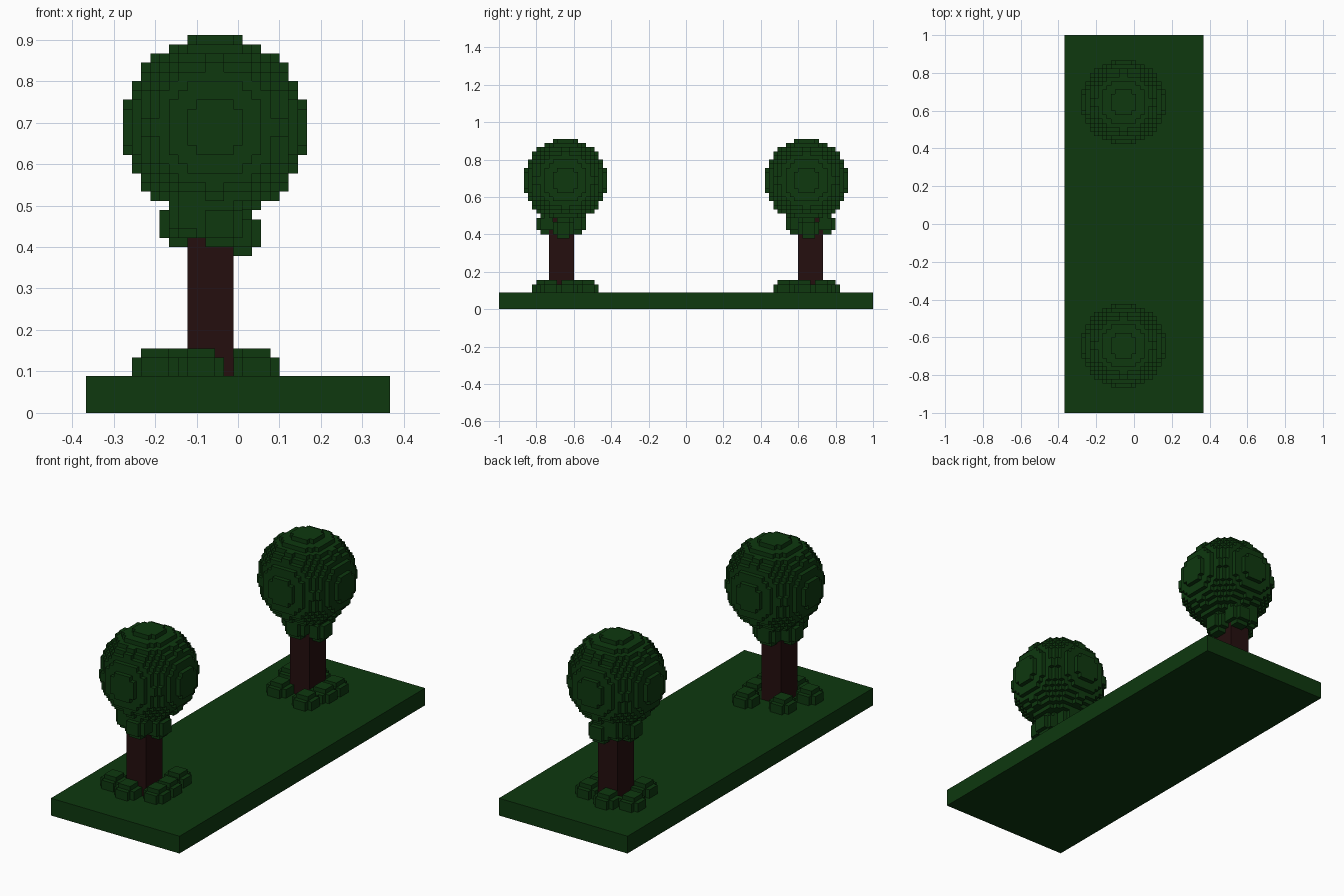
import bpy, bmesh
from mathutils import Vector

U = 2 / 90  # edge length of one block

if "Cube" in bpy.data.objects:
    bpy.data.objects.remove(bpy.data.objects["Cube"], do_unlink=True)


def material(name, rgb):
    m = bpy.data.materials.new(name)
    m.use_nodes = True
    m.diffuse_color = (*rgb, 1)
    bsdf = m.node_tree.nodes["Principled BSDF"]
    bsdf.inputs["Base Color"].default_value = (*rgb, 1)
    bsdf.inputs["Roughness"].default_value = 0.9
    return m


green = material("dark_green", (0.0044, 0.040, 0.0048))
brown = material("dark_brown", (0.018, 0.0044, 0.0044))


def add_object(name, bm, mat, mirror):
    mesh = bpy.data.meshes.new(name)
    bm.to_mesh(mesh)
    bm.free()
    mesh.materials.append(mat)
    ob = bpy.data.objects.new(name, mesh)
    bpy.context.collection.objects.link(ob)
    if mirror:  # second tree at the other end
        mod = ob.modifiers.new("other_end", "MIRROR")
        mod.use_axis = (False, True, False)
        mod.use_mirror_merge = False
    return ob


def box(name, lo, hi, mat, mirror=False):
    """Box between two corners given in blocks."""
    bm = bmesh.new()
    bmesh.ops.create_cube(bm, size=1)
    lo, hi = Vector(lo), Vector(hi)
    for v in bm.verts:
        v.co = ((lo + hi) / 2 + v.co * (hi - lo)) * U
    return add_object(name, bm, mat, mirror)


def ball(centre, r2):
    """Cells whose middles lie within a squared radius of the centre."""
    cx, cy, cz = centre
    n = int(r2 ** 0.5) + 2
    cells = set()
    for i in range(int(cx) - n, int(cx) + n + 1):
        for j in range(int(cy) - n, int(cy) + n + 1):
            for k in range(int(cz) - n, int(cz) + n + 1):
                d = (i - cx) ** 2 + (j + 0.5 - cy) ** 2 + (k + 0.5 - cz) ** 2
                if d <= r2:
                    cells.add((i, j, k))
    return cells


def block_mesh(name, cells, solid, mat):
    """Outer skin of a set of cells, skipping faces against solid neighbours."""
    bm = bmesh.new()
    verts = {}

    def vert(p):
        if p not in verts:
            verts[p] = bm.verts.new(((p[0] - 0.5) * U, p[1] * U, p[2] * U))
        return verts[p]

    for c in sorted(cells):
        for axis in range(3):
            a, b = (axis + 1) % 3, (axis + 2) % 3
            for side in (0, 1):
                near = list(c)
                near[axis] += 2 * side - 1
                if tuple(near) in cells or tuple(near) in solid or near[2] < 4:
                    continue
                loop = []
                for da, db in ((0, 0), (1, 0), (1, 1), (0, 1)):
                    p = list(c)
                    p[axis] += side
                    p[a] += da
                    p[b] += db
                    loop.append(vert(tuple(p)))
                bm.faces.new(loop if side else loop[::-1])
    return add_object(name, bm, mat, True)


# Ground slab
box("ground_slab", (-16.5, -45, 0), (16.5, 45, 4), green)

# Trunks
box("trunk", (-5.5, -33, 4), (-0.5, -27, 24), brown, mirror=True)
trunk_cells = {(i, j, k) for i in range(-5, 0)
               for j in range(-33, -27) for k in range(4, 24)}

# Round crowns with small leaf clumps hanging around the trunk top
crown = ball((-2.5, -29, 31), 100)
for centre in ((-6, -29.5, 20.5), (-2, -33.5, 20.5), (-5, -32.5, 21.5),
               (0, -29.5, 19.5), (-3, -26.5, 20.5)):
    crown |= ball(centre, 6.1)
block_mesh("crown", crown - trunk_cells, trunk_cells, green)

# Low bushes in a ring around the trunk foot
bushes = set()
for x, y in ((-9, -32.5), (-4, -34.5), (2, -32.5), (2, -28.5),
             (1, -23.5), (-7, -25.5)):
    bushes |= {c for c in ball((x, y, 4.5), 6.1) if c[2] >= 4}
block_mesh("bushes", bushes - trunk_cells, trunk_cells, green)
